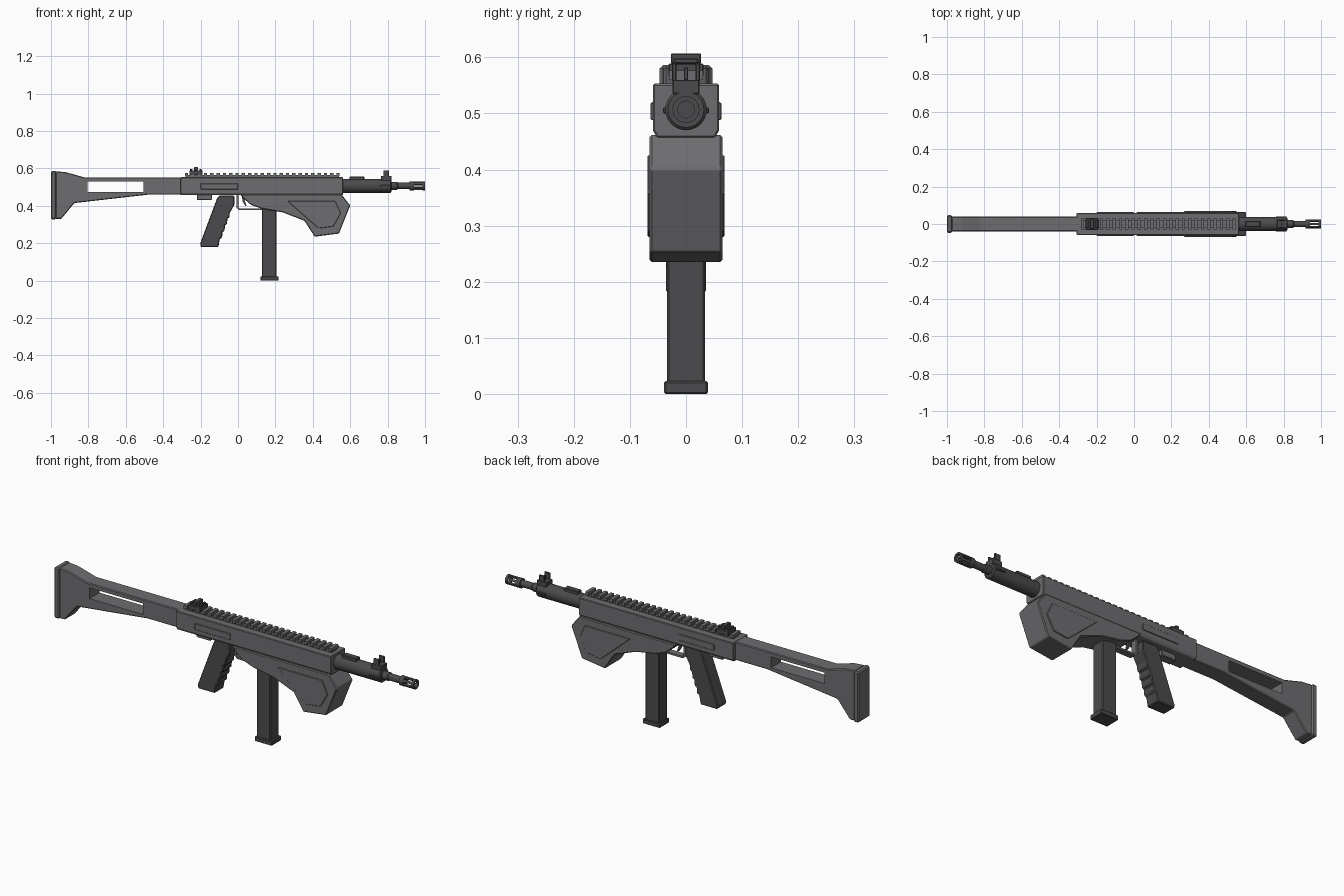
import bpy, bmesh, math
from mathutils import Matrix, Vector

if "Cube" in bpy.data.objects:
    bpy.data.objects.remove(bpy.data.objects["Cube"], do_unlink=True)


def material(name, r, g, b):
    m = bpy.data.materials.new(name)
    m.use_nodes = True
    m.diffuse_color = (r, g, b, 1)
    m.node_tree.nodes["Principled BSDF"].inputs["Base Color"].default_value = (r, g, b, 1)
    return m


GREY = material("body grey", 0.155, 0.155, 0.165)
DARK = material("dark gunmetal", 0.07, 0.07, 0.074)
AXIS_Z = 0.507  # height of the bore


def finish(name, bm, mat, bevel=0.0, smooth=False):
    bmesh.ops.recalc_face_normals(bm, faces=bm.faces)
    mesh = bpy.data.meshes.new(name)
    bm.to_mesh(mesh)
    bm.free()
    ob = bpy.data.objects.new(name, mesh)
    bpy.context.collection.objects.link(ob)
    mesh.materials.append(mat)
    if bevel:
        mod = ob.modifiers.new("edge bevel", "BEVEL")
        mod.width = bevel
        mod.segments = 1
        mod.limit_method = "ANGLE"
        mod.angle_limit = math.radians(40)
    if smooth:
        bpy.ops.object.select_all(action="DESELECT")
        ob.select_set(True)
        bpy.context.view_layer.objects.active = ob
        bpy.ops.object.shade_smooth_by_angle(angle=math.radians(35))
    return ob


def side_profile(name, pts, half, mat, bevel=0.0):
    """Extrude an x-z outline across y from -half to half."""
    bm = bmesh.new()
    face = bm.faces.new([bm.verts.new((x, -half, z)) for x, z in pts])
    out = bmesh.ops.extrude_face_region(bm, geom=[face])
    moved = [v for v in out["geom"] if isinstance(v, bmesh.types.BMVert)]
    bmesh.ops.translate(bm, verts=moved, vec=(0, 2 * half, 0))
    return finish(name, bm, mat, bevel)


def add_box(bm, x, y, z):
    size = Vector((x[1] - x[0], y[1] - y[0], z[1] - z[0]))
    mid = Vector((sum(x), sum(y), sum(z))) / 2
    bmesh.ops.create_cube(bm, size=1, matrix=Matrix.Translation(mid) @ Matrix.Diagonal(size.to_4d()))


def boxes(name, items, mat, bevel=0.0):
    bm = bmesh.new()
    for x, y, z in items:
        add_box(bm, x, y, z)
    return finish(name, bm, mat, bevel)


def sym(h):
    return (-h, h)


def lathe(name, pts, mat, sides=24):
    """Spin an (x, radius) profile about the bore axis."""
    bm = bmesh.new()
    verts = [bm.verts.new((x, 0, AXIS_Z + r)) for x, r in pts]
    edges = [bm.edges.new(pair) for pair in zip(verts, verts[1:])]
    bmesh.ops.spin(bm, geom=verts + edges, cent=(0, 0, AXIS_Z), axis=(1, 0, 0),
                   angle=math.tau, steps=sides)
    bmesh.ops.remove_doubles(bm, verts=bm.verts, dist=0.0001)
    return finish(name, bm, mat, smooth=True)


# Stock with its long window and butt pad
stock = side_profile("stock", [
    (-0.975, 0.585), (-0.92, 0.58), (-0.82, 0.552), (-0.30, 0.552), (-0.30, 0.46),
    (-0.48, 0.46), (-0.875, 0.415), (-0.945, 0.33), (-0.975, 0.33)], 0.04, GREY, 0.004)
cutter = boxes("stock_window_cutter", [((-0.805, -0.505), sym(0.1), (0.475, 0.53))], GREY)
cutter.hide_render = True
cutter.hide_viewport = True
cutter.display_type = "WIRE"
cut = stock.modifiers.new("window", "BOOLEAN")
cut.operation = "DIFFERENCE"
cut.object = cutter
cut.solver = "EXACT"
boxes("butt_pad", [((-1.0, -0.972), sym(0.047), (0.328, 0.586))], GREY, 0.006)

# Receiver: housing with chamfered lower edges
bm = bmesh.new()
section = [(-0.059, 0.553), (0.059, 0.553), (0.059, 0.47), (0.052, 0.457),
           (-0.052, 0.457), (-0.059, 0.47)]
face = bm.faces.new([bm.verts.new((-0.307, y, z)) for y, z in section])
out = bmesh.ops.extrude_face_region(bm, geom=[face])
bmesh.ops.translate(bm, vec=(0.869, 0, 0),
                    verts=[v for v in out["geom"] if isinstance(v, bmesh.types.BMVert)])
finish("receiver", bm, GREY, 0.003)
boxes("receiver_side_plates", [((-0.20, 0.0), sym(0.063), (0.488, 0.52))], GREY, 0.002)
boxes("rear_lug", [((-0.22, -0.14), sym(0.022), (0.43, 0.46))], GREY, 0.003)

# Foregrip with a raised panel on each side
side_profile("foregrip", [
    (0.01, 0.462), (0.035, 0.435), (0.07, 0.405), (0.125, 0.385), (0.24, 0.365),
    (0.355, 0.32), (0.41, 0.235), (0.54, 0.252), (0.60, 0.402), (0.553, 0.462)],
    0.065, GREY, 0.004)
side_profile("foregrip_panels", [
    (0.265, 0.425), (0.43, 0.28), (0.51, 0.29), (0.55, 0.36), (0.52, 0.425)],
    0.069, GREY, 0.002)

# Top rail with evenly spaced teeth
rail = [((-0.28, 0.54), sym(0.022), (0.55, 0.566))]
teeth = 25
for i in range(teeth):
    x = -0.275 + i * 0.81 / (teeth - 1)
    rail.append(((x - 0.009, x + 0.009), sym(0.03), (0.56, 0.577)))
boxes("top_rail", rail, GREY)

# Rear sight
sight = [((-0.26, -0.19), sym(0.031), (0.566, 0.589)),
         ((-0.235, -0.215), sym(0.027), (0.589, 0.607))]
for x in (-0.25, -0.20):
    sight.append(((x - 0.006, x + 0.006), sym(0.022), (0.589, 0.598)))
boxes("rear_sight", sight, DARK, 0.002)

# Handguard tube, barrel and slotted muzzle
lathe("barrel_shroud", [(0.55, 0.0), (0.55, 0.037), (0.815, 0.037), (0.82, 0.032), (0.82, 0.0)], DARK)
lathe("barrel", [(0.81, 0.0), (0.81, 0.021), (0.85, 0.021), (0.855, 0.017),
                 (0.925, 0.017), (0.925, 0.0)], DARK)
lathe("muzzle_collar", [(0.918, 0.0), (0.918, 0.024), (0.94, 0.024), (0.94, 0.0)], DARK)
lathe("muzzle_ring", [(0.987, 0.015), (0.987, 0.024), (1.0, 0.024), (1.0, 0.015), (0.987, 0.015)], DARK)
bm = bmesh.new()
for i in range(6):
    part = bmesh.new()
    add_box(part, (0.935, 0.99), sym(0.006), (0.015, 0.0235))
    part.transform(Matrix.Translation((0, 0, AXIS_Z)) @ Matrix.Rotation(i * math.tau / 6, 4, "X"))
    temp = bpy.data.meshes.new("muzzle_bar")
    part.to_mesh(temp)
    part.free()
    bm.from_mesh(temp)
    bpy.data.meshes.remove(temp)
finish("muzzle_bars", bm, DARK)
boxes("shroud_top_plate", [((0.595, 0.675), sym(0.016), (0.535, 0.556))], DARK, 0.003)
boxes("shroud_side_tabs", [((0.76, 0.815), sym(0.041), (0.50, 0.511))], DARK, 0.002)

# Front sight: base, two ears and a post
front = [((0.765, 0.82), sym(0.024), (0.535, 0.56)),
         ((0.787, 0.797), sym(0.004), (0.56, 0.582))]
for y in (-0.021, 0.021):
    front.append(((0.777, 0.807), (y - 0.004, y + 0.004), (0.558, 0.59)))
boxes("front_sight", front, DARK, 0.0015)

# Pistol grip with finger ridges on its front edge
grip = [(-0.20, 0.18), (-0.202, 0.2), (-0.112, 0.44), (-0.10, 0.455), (-0.02, 0.455), (-0.02, 0.405)]
for i in range(4):
    x, z = -0.044 - i * 0.013, 0.362 - i * 0.036
    grip += [(x, z), (x - 0.002, z - 0.024), (x - 0.014, z - 0.03)]
grip.append((-0.105, 0.18))
side_profile("pistol_grip", grip, 0.036, DARK, 0.004)

# Trigger and guard
side_profile("trigger_guard", [
    (-0.008, 0.46), (-0.008, 0.39), (0.006, 0.377), (0.13, 0.377), (0.13, 0.386),
    (0.01, 0.386), (0.002, 0.394), (0.002, 0.46)], 0.016, GREY)
side_profile("trigger", [
    (0.02, 0.46), (0.024, 0.425), (0.04, 0.398), (0.045, 0.402), (0.036, 0.43), (0.038, 0.46)],
    0.007, DARK)

# Magazine
boxes("magazine", [((0.127, 0.205), sym(0.034), (0.015, 0.42))], DARK, 0.004)
boxes("magazine_base", [((0.12, 0.217), sym(0.039), (0.0, 0.023))], DARK, 0.003)
